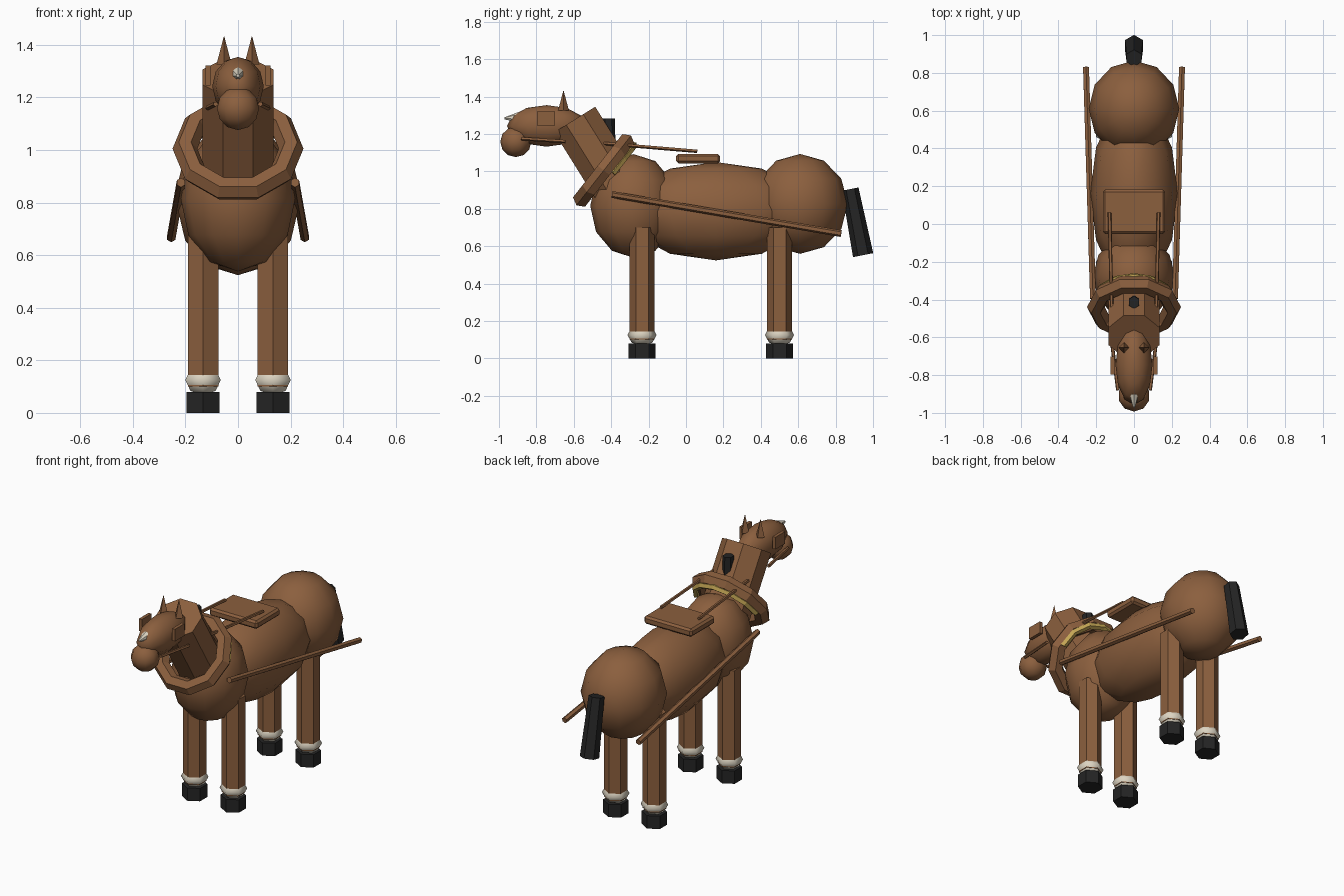
import bpy, bmesh
from math import sin, cos, pi, radians
from mathutils import Vector

if "Cube" in bpy.data.objects:
    bpy.data.objects.remove(bpy.data.objects["Cube"])


def material(name, rgb):
    m = bpy.data.materials.new(name)
    m.diffuse_color = (*rgb, 1)
    m.use_nodes = True
    m.node_tree.nodes["Principled BSDF"].inputs["Base Color"].default_value = m.diffuse_color
    return m


BROWN = material("brown", (0.26, 0.115, 0.048))
BLACK = material("black", (0.018, 0.018, 0.018))
CREAM = material("cream", (0.72, 0.66, 0.54))
GOLD = material("gold", (0.55, 0.38, 0.09))


def loft(name, rings, mat, smooth=False, closed=False):
    """Skin a list of equal rings; capped at both ends unless closed into a loop."""
    bm = bmesh.new()
    vs = [[bm.verts.new(p) for p in r] for r in rings]
    n = len(vs[0])
    pairs = list(zip(vs, vs[1:])) + ([(vs[-1], vs[0])] if closed else [])
    for a, b in pairs:
        for i in range(n):
            j = (i + 1) % n
            bm.faces.new((a[i], a[j], b[j], b[i]))
    if not closed:
        bm.faces.new(vs[0])
        bm.faces.new(vs[-1])
    bmesh.ops.remove_doubles(bm, verts=bm.verts, dist=1e-5)
    bmesh.ops.recalc_face_normals(bm, faces=bm.faces)
    for f in bm.faces:
        f.smooth = smooth
    me = bpy.data.meshes.new(name)
    bm.to_mesh(me)
    bm.free()
    me.materials.append(mat)
    ob = bpy.data.objects.new(name, me)
    bpy.context.collection.objects.link(ob)
    return ob


def prism(name, p0, p1, r0, r1, n, mat, phase=0.0, sx=1.0):
    """n-sided tapered rod from p0 to p1."""
    p0, p1 = Vector(p0), Vector(p1)
    axis = (p1 - p0).normalized()
    u = Vector((1, 0, 0))
    u = (u - axis * u.dot(axis)).normalized()
    v = axis.cross(u)
    ang = [phase + 2 * pi * i / n for i in range(n)]
    rings = [[p + u * (sin(a) * r * sx) + v * (cos(a) * r) for a in ang]
             for p, r in ((p0, r0), (p1, r1))]
    return loft(name, rings, mat)


def ball(name, c, r, mat=BROWN, seg=12, rows=6, smooth=True):
    """Low-poly ellipsoid with poles up and down."""
    rings = []
    for k in range(rows + 1):
        t = pi * k / rows
        rad = max(sin(t), 1e-7)
        rings.append([(c[0] + r[0] * rad * sin(2 * pi * i / seg),
                       c[1] + r[1] * rad * cos(2 * pi * i / seg),
                       c[2] + r[2] * cos(t)) for i in range(seg)])
    bm_ob = loft(name, rings[:1] + rings[1:], mat, smooth)
    return bm_ob


def box(name, c, size, bevel=0.0):
    x, y, z = (s / 2 for s in size)
    rings = [[(c[0] + a * x, c[1] + b * y, c[2] + h * z)
              for a, b in ((-1, -1), (1, -1), (1, 1), (-1, 1))] for h in (-1, 1)]
    ob = loft(name, rings, BROWN)
    if bevel:
        m = ob.modifiers.new("bevel", 'BEVEL')
        m.width, m.segments = bevel, 1
    return ob


def hoop(name, c, tilt, major, minor, a0, a1, steps, sides, mat):
    """Ring, or part of one, in a plane tilted about x."""
    up = Vector((0, cos(tilt), sin(tilt)))
    nrm = Vector((0, -sin(tilt), cos(tilt)))
    full = abs(a1 - a0 - 2 * pi) < 1e-4
    rings = []
    for k in range(steps if full else steps + 1):
        a = a0 + (a1 - a0) * k / steps
        out = Vector((cos(a), 0, 0)) + up * sin(a)
        rings.append([Vector(c) + out * (major + minor * cos(2 * pi * i / sides))
                      + nrm * (minor * sin(2 * pi * i / sides)) for i in range(sides)])
    return loft(name, rings, mat, closed=full)


# Body
ball("chest", (0, -0.28, 0.815), (0.218, 0.232, 0.277))
ball("barrel", (0, 0.16, 0.787), (0.232, 0.49, 0.263))
ball("rump", (0, 0.61, 0.826), (0.24, 0.255, 0.267))

# Neck, mane, tail
prism("neck", (0, -0.335, 0.86), (0, -0.595, 1.277), 0.14, 0.14, 8, BROWN, pi / 8, 1.05)
prism("mane", (0, -0.412, 1.12), (0, -0.415, 1.283), 0.036, 0.034, 6, BLACK, 0, 0.9)
prism("tail", (0, 0.947, 0.552), (0, 0.878, 0.905), 0.055, 0.045, 6, BLACK)

# Head
ball("head", (0, -0.745, 1.243), (0.098, 0.212, 0.111))
ball("muzzle", (0, -0.91, 1.158), (0.084, 0.083, 0.082), seg=10)
prism("forehead_mark", (0, -0.90, 1.287), (0, -0.97, 1.283), 0.028, 0.006, 7, CREAM)

# Collar with brass trim on its upper back face
TILT = radians(52)
hoop("collar", (0, -0.44, 1.005), TILT, 0.202, 0.047, 0, 2 * pi, 10, 6, BROWN)
hoop("collar_trim", (0, -0.405, 0.978), TILT, 0.205, 0.02, radians(5), radians(175), 6, 5, GOLD)

# Saddle pad
box("saddle_pad", (0, 0.065, 1.068), (0.33, 0.235, 0.05), 0.012)

# Paired parts
for s, side in ((-1, "right"), (1, "left")):
    prism("ear_" + side, (s * 0.053, -0.655, 1.325), (s * 0.053, -0.655, 1.435),
          0.029, 0.0, 4, BROWN)
    box("blinker_" + side, (s * 0.114, -0.748, 1.283), (0.02, 0.095, 0.075))
    prism("bridle_strap_" + side, (s * 0.085, -0.88, 1.175), (s * 0.115, -0.645, 1.16),
          0.01, 0.01, 5, BROWN)
    prism("rein_" + side, (s * 0.118, -0.44, 1.15), (s * 0.13, 0.06, 1.108),
          0.01, 0.01, 5, BROWN)
    prism("trace_shaft_" + side, (s * 0.217, -0.395, 0.876), (s * 0.254, 0.83, 0.667),
          0.018, 0.018, 6, BROWN)
    for y, end in ((-0.235, "front"), (0.5, "back")):
        x = s * 0.133
        tag = end + "_" + side
        prism("leg_" + tag, (x, y, 0.10), (x, y, 0.70), 0.067, 0.067, 6, BROWN)
        ball("fetlock_" + tag, (x, y, 0.125), (0.078, 0.078, 0.058), CREAM, 6, 4)
        prism("hoof_" + tag, (x, y, 0.0), (x, y, 0.08), 0.072, 0.072, 6, BLACK)
